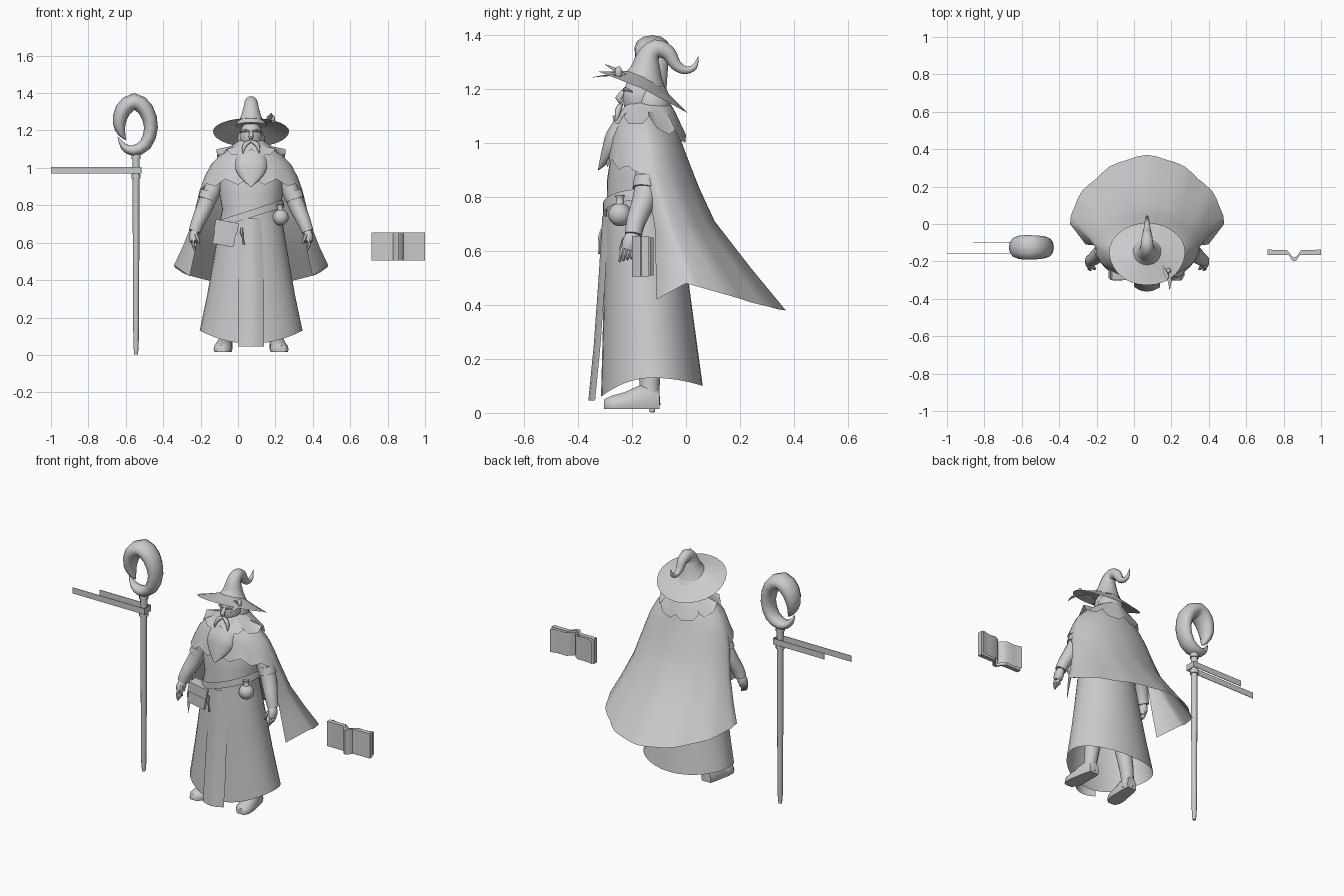
import bpy, bmesh
from math import sin, cos, pi, radians
from mathutils import Vector, Matrix

if "Cube" in bpy.data.objects:
    bpy.data.objects.remove(bpy.data.objects["Cube"])

grey = bpy.data.materials.new("plain grey")
grey.use_nodes = True
grey.diffuse_color = (0.6, 0.6, 0.6, 1)
grey.node_tree.nodes["Principled BSDF"].inputs["Base Color"].default_value = (0.6, 0.6, 0.6, 1)
CX = 0.07  # middle of the figure


def finish(name, bm, angle=40):
    bmesh.ops.recalc_face_normals(bm, faces=bm.faces)
    mesh = bpy.data.meshes.new(name)
    bm.to_mesh(mesh)
    bm.free()
    mesh.materials.append(grey)
    ob = bpy.data.objects.new(name, mesh)
    bpy.context.collection.objects.link(ob)
    bpy.ops.object.select_all(action="DESELECT")
    bpy.context.view_layer.objects.active = ob
    ob.select_set(True)
    bpy.ops.object.shade_smooth_by_angle(angle=radians(angle))
    return ob


def loft(name, rows, closed=True, caps=False, angle=40):
    """Skin a list of equally long point rows."""
    bm = bmesh.new()
    vs = [[bm.verts.new(p) for p in row] for row in rows]
    n = len(rows[0])
    for a, b in zip(vs, vs[1:]):
        for i in range(n if closed else n - 1):
            j = (i + 1) % n
            bm.faces.new((a[i], a[j], b[j], b[i]))
    if caps:
        bm.faces.new(vs[0][::-1])
        bm.faces.new(vs[-1])
    return finish(name, bm, angle)


def smooth_path(pts, steps=4):
    """Catmull-Rom through tuples of any length."""
    ext = [pts[0]] + list(pts) + [pts[-1]]
    out = []
    for a, b, c, d in zip(ext, ext[1:], ext[2:], ext[3:]):
        for k in range(steps):
            t = k / steps
            out.append([q + 0.5 * t * (r - p + t * (2*p - 5*q + 4*r - s + t * (3*(q - r) + s - p)))
                        for p, q, r, s in zip(a, b, c, d)])
    return out + [list(pts[-1])]


def tube(name, pts, sides=10, steps=3, flat=1.0, side=(0, 1, 0), angle=55):
    """Tube through (x, y, z, radius) points; flat scales it along the side axis."""
    path = smooth_path(pts, steps)
    rows = []
    for i, p in enumerate(path):
        t = (Vector(path[min(i + 1, len(path) - 1)][:3]) - Vector(path[max(i - 1, 0)][:3])).normalized()
        u = t.cross(Vector(side)).normalized()
        v = u.cross(t)
        rows.append([Vector(p[:3]) + p[3] * (cos(a) * u + flat * sin(a) * v)
                     for a in (2 * pi * k / sides for k in range(sides))])
    return loft(name, rows, caps=True, angle=angle)


def ring(z, rx, y0, y1, n=32, dz=lambda s, k: 0):
    """Ellipse around the body between y0 (front) and y1 (back)."""
    return [(CX + rx * cos(a), (y0 + y1) / 2 + (y1 - y0) / 2 * sin(a), z + dz(sin(a), k))
            for k, a in ((k, 2 * pi * k / n) for k in range(n))]


def ball(name, at, size):
    bm = bmesh.new()
    bmesh.ops.create_uvsphere(bm, u_segments=16, v_segments=10, radius=1)
    m = Matrix.Translation(at) @ Matrix.Diagonal((*size, 1))
    bmesh.ops.transform(bm, matrix=m, verts=bm.verts)
    return finish(name, bm)


def box(name, at, size, rot=0):
    bm = bmesh.new()
    bmesh.ops.create_cube(bm, size=1)
    m = Matrix.Translation(at) @ Matrix.Rotation(rot, 4, "Y") @ Matrix.Diagonal((*size, 1))
    bmesh.ops.transform(bm, matrix=m, verts=bm.verts)
    return finish(name, bm)


# Robe: torso and flared skirt with a raised hem at the sides
hem = lambda s, k: -0.07 * max(0, -s) ** 2 - 0.03 * max(0, s) ** 2
rows = [ring(1.12, .06, -.22, -.08), ring(1.05, .13, -.25, -.05), ring(.95, .165, -.28, -.03),
        ring(.86, .17, -.293, -.02), ring(.78, .155, -.292, -.03), ring(.7, .17, -.3, -.02)]
rows += [ring(.52, .2, -.303, .005), ring(.32, .235, -.308, .032), ring(.13, .275, -.315, .062, dz=hem)]
loft("robe", rows)
panel = [(.73, .06, -.31), (.5, .065, -.324), (.25, .07, -.342), (.045, .07, -.362)]
loft("front_panel", [[(CX + w * k, y + .025 * k * k, z) for k in (-1, -.5, 0, .5, 1)]
                     for z, w, y in panel], closed=False)

# Tilted belt
tilt = lambda s, k: .055 * cos(2 * pi * k / 32)
loft("belt", [ring(z, rx, -.308, -.005, dz=tilt) for z, rx in ((.775, .17), (.755, .176), (.735, .178))])

# Shoulder mantle over the chest with a pointed front hem
rows = []
for z, rx, y0, yf in ((1.13, .07, -.15, -.22), (1.085, .15, -.145, -.255), (1.02, .213, -.14, -.282),
                      (.95, .25, -.135, -.29), (.88, .275, -.13, -.297)):
    row = []
    for k in range(25):
        a = pi + pi * k / 24
        drop = -sin(a) * (.05 + .02 * abs(k % 4 - 2) - .02) if z == .88 else 0
        row.append((CX + rx * cos(a), y0 + (y0 - yf) * sin(a), z + drop))
    rows.append(row)
loft("mantle", rows, closed=False, angle=60)

# Jagged collar
jag = lambda s, k: (.03 if k % 4 == 0 else 0) - .07 * max(0, s)
loft("collar", [ring(1.15, .06, -.22, -.06), ring(1.115, .11, -.24, -.04),
                ring(1.07, .185, -.272, 0, dz=jag)])

# Long cape sweeping backwards: side height, back height, half width, side y, back y, front edge
rows = []
for ze, zb, rx, y0, yb, fx, fy, fz in (
        (1.13, 1.1, .07, -.15, -.06, .068, -.165, 1.13), (1.085, 1.05, .15, -.145, -.03, .148, -.16, 1.085),
        (1.02, 1.0, .213, -.14, -.015, .21, -.16, 1.02), (.95, .92, .25, -.135, .015, .247, -.155, .95),
        (.88, .83, .275, -.125, .05, .265, -.145, .87),
        (.7, .71, .318, -.075, .105, .275, -.115, .68),
        (.58, .54, .365, -.035, .235, .3, -.112, .55), (.48, .38, .412, 0, .365, .328, -.11, .42)):
    row = [(CX + fx, fy, fz)]
    for k in range(25):
        a = pi * k / 24
        w = 1 - (1 - ze) * (.1 * sin(2 * a) ** 2 - .025 * cos(k * pi / 2)) if 0 < k < 24 and ze < .9 else 1
        row.append((CX + rx * w * cos(a), y0 + (yb - y0) * w * sin(a), ze + (zb - ze) * sin(a)))
    rows.append(row + [(CX - fx, fy, fz)])
loft("cape", rows, closed=False, angle=80)

# Head, hair, face and beard
ball("head", (CX, -.165, 1.17), (.06, .07, .085))
ball("hair", (CX, -.125, 1.14), (.075, .07, .09))
tube("nose", [(CX, -.225, 1.195, .009), (CX, -.25, 1.165, .013), (CX, -.235, 1.152, .006)], 8, 2, 1, (1, 0, 0))
beard = [(CX, -.195, 1.15, .045), (CX, -.222, 1.1, .065), (CX, -.262, 1.03, .085),
         (CX, -.28, .98, .078), (CX, -.303, .935, .045), (CX, -.325, .9, .004)]
tube("beard", beard, 14, 3, .4)
for s, side in ((1, "left"), (-1, "right")):
    X = lambda o: CX + s * o
    tube(side + "_moustache", [(X(0), -.24, 1.143, .007), (X(.025), -.248, 1.13, .012),
                               (X(.04), -.255, 1.105, .009), (X(.043), -.262, 1.075, .002)], 8)
    tube(side + "_eyebrow", [(X(.01), -.23, 1.195, .005), (X(.032), -.225, 1.2, .007),
                             (X(.058), -.2, 1.19, .003)], 6)

    # Arms with sleeves, bracers and fingered hands
    tube(side + "_sleeve", [(X(.13), -.14, 1.04, .04), (X(.18), -.14, .95, .045), (X(.215), -.145, .86, .045),
                            (X(.232), -.15, .83, .043)], 14)
    tube(side + "_forearm", [(X(.22), -.145, .86, .043), (X(.248), -.155, .79, .044), (X(.284), -.185, .71, .036),
                             (X(.302), -.195, .66, .032)], 14)
    tube(side + "_cuff", [(X(.222), -.145, .87, .048), (X(.235), -.15, .83, .049)], 14, 1)
    tube(side + "_palm", [(X(.3), -.195, .665, .02), (X(.306), -.205, .635, .026), (X(.306), -.215, .605, .022)], 10, 3, 1.2)
    for f in range(4):
        y = -.238 + .014 * f
        tube(side + "_finger_%d" % (f + 1), [(X(.306), y + .006, .615, .009), (X(.311), y - .002, .59, .008),
                                             (X(.3), y - .008, .56 + .004 * f, .005)], 6, 2)
    tube(side + "_thumb", [(X(.295), -.225, .645, .011), (X(.282), -.238, .615, .009), (X(.277), -.24, .595, .005)], 6, 2)

    # Legs and boots
    tube(side + "_leg", [(X(.08), -.14, .6, .06), (X(.1), -.14, .32, .05), (X(.125), -.135, .17, .042),
                         (X(.135), -.135, .09, .037), (X(.138), -.135, .03, .04)], 12)
    foot = [(-.098, .032, .075), (-.13, .04, .1), (-.18, .044, .085), (-.23, .05, .062), (-.275, .046, .05), (-.303, .025, .036)]
    loft(side + "_boot", [[(X(.14 - .1 * (y + .13)) + w * cos(a), y, .015 + max(0, .25 + .75 * sin(a)) * h)
                           for a in (2 * pi * k / 14 for k in range(14))] for y, w, h in foot], caps=True, angle=60)

# Pointed hat: drooping tilted brim and a crown curling backwards
rows = []
for r, lift in ((.35, .02), (.65, -.002), (1, -.024)):
    rows.append([(CX + .203 * r * cos(a) * (1 + .02 * sin(3 * a)), -.16 + .167 * r * sin(a),
                  1.225 + lift - .065 * r * sin(a) - .025 * r * r * max(0, sin(a)))
                 for a in (2 * pi * k / 28 for k in range(28))])
loft("hat_brim", rows)
tube("hat_crown", [(CX, -.16, 1.225, .085), (CX, -.15, 1.27, .058), (CX, -.14, 1.32, .042), (CX, -.11, 1.35, .034),
                   (CX, -.066, 1.334, .028), (CX, -.038, 1.29, .021), (CX, -.002, 1.27, .015),
                   (CX, .032, 1.283, .01), (CX, .046, 1.322, .001)], 14, 3, 1, (1, 0, 0))

# Feather and leaf ornament on the brim
tube("hat_feather", [(.15, -.2, 1.235, .003), (.17, -.25, 1.25, .014), (.19, -.3, 1.25, .011), (.19, -.35, 1.243, .001)], 8, 3, .25, (0, 0, 1))
tube("hat_leaf", [(.15, -.22, 1.25, .004), (.17, -.26, 1.27, .014), (.18, -.3, 1.292, .002)], 8, 3, .3)
ball("hat_berry", (.185, -.25, 1.262), (.013, .014, .022))

# Satchel, flask and tassel hanging from the belt
box("satchel", (-.07, -.265, .645), (.115, .055, .12), radians(10))
box("satchel_flap", (-.062, -.268, .685), (.125, .065, .06), radians(10))
ball("flask", (.228, -.245, .735), (.043, .043, .043))
tube("flask_neck", [(.228, -.245, .77, .018), (.224, -.245, .79, .014), (.222, -.245, .805, .019)], 10)
tube("tassel", [(.02, -.312, .68, .005), (.02, -.318, .65, .009), (.025, -.32, .63, .004), (.03, -.32, .59, .007)], 6)

# Staff with a crescent head
SX, SY = -.545, -.125
tube("staff", [(SX, SY, .005, .002), (SX, SY, .05, .014), (SX, SY, .5, .017), (SX, SY, .95, .019), (SX, SY, 1.08, .02)], 12)
for z in (.955, 1.06):
    tube("staff_collar", [(SX, SY, z - .012, .025), (SX, SY, z + .012, .025)], 12, 1)
tube("staff_head", [(-.642, SY, 1.165, .002), (-.612, SY, 1.115, .018), (-.56, SY, 1.092, .029),
                    (-.495, SY, 1.125, .034), (-.465, SY, 1.215, .037), (-.492, SY, 1.31, .042),
                    (-.555, SY, 1.355, .045), (-.615, SY, 1.31, .043), (-.635, SY, 1.235, .034),
                    (-.62, SY, 1.18, .019), (-.6, SY, 1.15, .002)], 12, 2, 1.45, angle=75)
box("front_ribbon", (-.76, -.157, .988), (.48, .003, .036))
box("back_ribbon", (-.69, -.097, .988), (.34, .003, .036))
box("ribbon_fold", (-.518, -.127, .988), (.003, .062, .036))

# Open book: covers with a folded spine, and the upper page sheets
half = [(.143, -.137), (.04, -.14), (.028, -.15), (.015, -.17), (0, -.18)]
under = [(0, -.2), (.014, -.192), (.028, -.168), (.04, -.165), (.143, -.165)]
for s, side in ((1, "left"), (-1, "right")):
    loft(side + "_book_half", [[(.857 + s * x, y, z) for x, y in half + under] for z in (.505, .655)], caps=True, angle=30)
    loft(side + "_book_page", [[(.857 + s * x, y, z) for x, y in
                                ((.14, -.12), (.09, -.132), (.04, -.128), (.015, -.145), (0, -.165))]
                               for z in (.51, .65)], closed=False)
